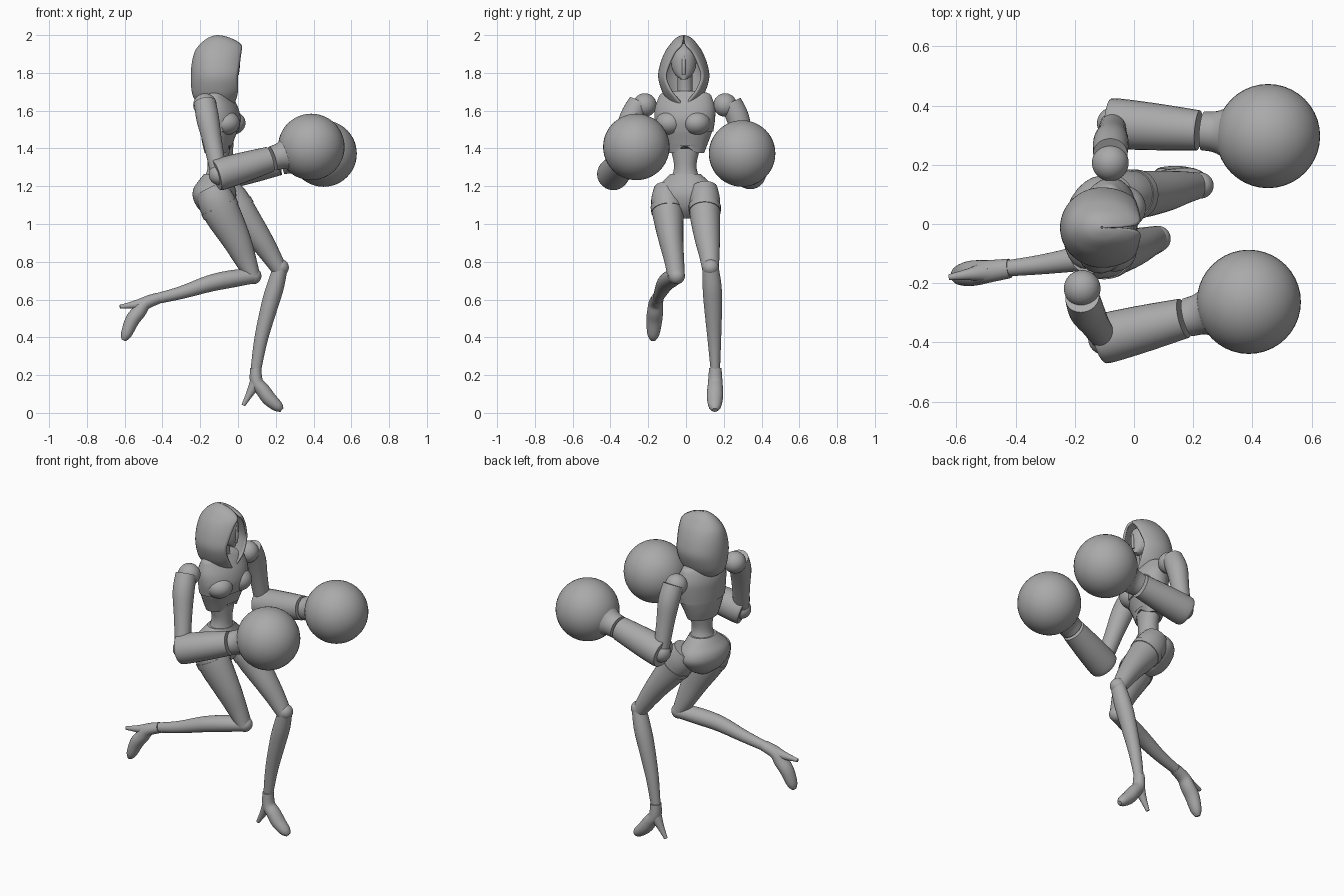
import bpy, bmesh
from math import sin, cos, pi, radians, asin
from mathutils import Vector, Matrix

if "Cube" in bpy.data.objects:
    bpy.data.objects.remove(bpy.data.objects["Cube"])

grey = bpy.data.materials.new("plain_grey")
grey.use_nodes = True
grey.diffuse_color = (0.4, 0.4, 0.4, 1)
grey.node_tree.nodes["Principled BSDF"].inputs["Base Color"].default_value = (0.4, 0.4, 0.4, 1)

PIVOT = Vector((-0.1, -0.005, 0))
TWIST = Matrix.Translation(PIVOT) @ Matrix.Rotation(radians(-12), 4, 'Z')
made = []


def finish(name, bm, matrix=None):
    bmesh.ops.recalc_face_normals(bm, faces=bm.faces)
    if matrix:
        bm.transform(matrix)
    mesh = bpy.data.meshes.new(name)
    bm.to_mesh(mesh)
    bm.free()
    mesh.materials.append(grey)
    obj = bpy.data.objects.new(name, mesh)
    bpy.context.collection.objects.link(obj)
    made.append(obj)
    return obj


def refine(rows, steps):
    """Catmull-Rom through rows of numbers."""
    out = []
    for i in range(len(rows) - 1):
        p0, p1, p2, p3 = (rows[min(max(i + k, 0), len(rows) - 1)] for k in (-1, 0, 1, 2))
        for s in range(steps):
            t = s / steps
            out.append([0.5 * (2 * b + (c - a) * t + (2 * a - 5 * b + 4 * c - d) * t * t
                               + (3 * b - a - 3 * c + d) * t ** 3)
                        for a, b, c, d in zip(p0, p1, p2, p3)])
    return out + [list(rows[-1])]


def bridge(bm, rings, closed=True):
    for r, s in zip(rings, rings[1:]):
        n = len(r)
        for i in range(n if closed else n - 1):
            j = (i + 1) % n
            bm.faces.new((r[i], r[j], s[j], s[i]))


def loft(name, rows, level=False, steps=4, sides=28, matrix=None):
    """Rows are x, y, z, radius across y, radius along the other axis."""
    rows = refine(rows, steps)
    centres = [Vector(r[:3]) for r in rows]
    bm = bmesh.new()
    rings = []
    for i, (c, r) in enumerate(zip(centres, rows)):
        t = centres[min(i + 1, len(rows) - 1)] - centres[max(i - 1, 0)]
        t = Vector((0, 0, 1)) if level else t.normalized()
        u = Vector((0, 1, 0))
        u = (u - t * u.dot(t)).normalized()
        v = t.cross(u)
        rings.append([bm.verts.new(c + u * r[3] * cos(2 * pi * k / sides)
                                   + v * r[4] * sin(2 * pi * k / sides)) for k in range(sides)])
    bridge(bm, rings)
    bm.faces.new(rings[0])
    bm.faces.new(rings[-1])
    return finish(name, bm, matrix)


def ball(name, centre, size, matrix=None):
    bm = bmesh.new()
    bmesh.ops.create_uvsphere(bm, u_segments=40, v_segments=24, radius=1)
    bm.transform(Matrix.Translation(centre) @ Matrix.Diagonal((*size, 1)))
    return finish(name, bm, matrix)


def limb(name, points, radii, flat=1.0):
    return loft(name, [(*p, r, r * flat) for p, r in zip(points, radii)])


# Torso, in its own twisted frame
loft("neck", [(0, 0, 1.6, .05, .05), (0, 0, 1.7, .04, .04), (.01, 0, 1.82, .04, .045)], True, matrix=TWIST)
ribs = loft("rib_cage", [(-.01, 0, 1.375, .1, .065), (-.008, 0, 1.43, .122, .08),
                         (.0, 0, 1.5, .148, .096), (.005, 0, 1.56, .15, .1)], True, matrix=TWIST)
for v in ribs.data.vertices:      # notch at the front of the lower edge
    side = abs(v.co.y - PIVOT.y)
    if v.co.z < 1.4 and v.co.x > -.1 and side < .06:
        v.co.z += .045 * (1 - side / .06)
loft("chest_plate", [(.0, 0, 1.49, .152, .1), (.005, 0, 1.55, .162, .107), (0, 0, 1.61, .163, .1),
                     (-.005, 0, 1.66, .148, .08), (-.005, 0, 1.69, .13, .06),
                     (-.005, 0, 1.705, .07, .05)], True, matrix=TWIST)
for side, word in ((1, "left"), (-1, "right")):
    ball(word + "_bust", (.048, side * .072, 1.535), (.078, .075, .065), TWIST)
loft("waist", [(-.015, 0, 1.22, .09, .08), (-.008, 0, 1.27, .066, .06), (-.005, 0, 1.32, .06, .055),
               (-.005, 0, 1.4, .08, .06)], True, matrix=TWIST)
loft("pelvis", [(-.01, 0, 1.03, .035, .035), (-.02, 0, 1.08, .115, .088), (-.025, 0, 1.14, .163, .112),
                (-.025, 0, 1.19, .155, .108), (-.02, 0, 1.23, .118, .086), (-.012, 0, 1.265, .08, .068)],
     True, matrix=TWIST)

# Face inside the hood
loft("face", [(-.03, -.012, 1.765, .014, .02), (-.055, -.012, 1.79, .045, .05), (-.07, -.012, 1.83, .064, .07),
              (-.075, -.012, 1.88, .066, .075), (-.08, -.012, 1.92, .055, .065),
              (-.085, -.012, 1.955, .02, .02)], True)
loft("mask_ridge", [(-.004, -.012, 1.79, .008, .008), (.001, -.012, 1.84, .01, .009),
                    (-.008, -.012, 1.89, .008, .008)], True)

# Hood: open arcs stacked upward; z, back depth, front depth, half width, half opening
hood_rows = refine([(1.635, .09, .09, .07, .012), (1.665, .125, .11, .095, .04), (1.71, .138, .14, .118, .075),
                    (1.78, .142, .16, .136, .1), (1.85, .137, .155, .124, .08), (1.91, .122, .146, .1, .05),
                    (1.95, .095, .128, .073, .014), (1.98, .06, .08, .047, .002),
                    (1.995, .028, .035, .022, .001), (2.0, .004, .004, .004, .0002)], 4)
bm = bmesh.new()
arcs = []
for z, back, front, half, gap in hood_rows:
    start = asin(min(.95, gap / half))
    arc = []
    for k in range(41):
        a = start + (2 * pi - 2 * start) * k / 40
        depth = front if cos(a) > 0 else back
        arc.append(bm.verts.new((-.108 + depth * cos(a), -.012 + half * sin(a), z)))
    arcs.append(arc)
bridge(bm, arcs, closed=False)
hood = finish("hood", bm)
shell = hood.modifiers.new("thickness", 'SOLIDIFY')
shell.thickness = .012
shell.offset = -1

# Arms ending in big round gloves
arms = {"right": ((-.175, -.218, 1.63), (-.1, -.387, 1.262), (.388, -.263, 1.408)),
        "left": ((-.08, .207, 1.63), (-.07, .34, 1.268), (.453, .297, 1.373))}
for word, ends in arms.items():
    shoulder, elbow, glove = map(Vector, ends)
    out = Vector((0, -.03 if word == "right" else .03, 0))
    ball(word + "_shoulder_joint", shoulder, (.062,) * 3)
    top = shoulder + out
    limb(word + "_upper_arm", [top + Vector((0, 0, .012)), top.lerp(elbow, .2) + out * .6,
                               top.lerp(elbow, .55) + out * .4, elbow], (.058, .06, .05, .043))
    ball(word + "_elbow_joint", elbow, (.055,) * 3)
    reach = [elbow.lerp(glove, f) for f in (-.03, 0, .25, .55, .58, .66, .73, .8)]
    limb(word + "_forearm", reach[:4], (.074, .085, .08, .068))
    limb(word + "_cuff", reach[4:] + [glove], (.066, .07, .088, .115, .13))
    ball(word + "_glove", glove, (.176,) * 3)

# Legs: each row is x, y, z, half width, half depth
legs = {
    "right": dict(
        thigh=[(-.15, -.098, 1.19, .07, .075), (-.12, -.1, 1.13, .084, .096), (-.08, -.095, 1.05, .082, .096),
               (-.01, -.08, .92, .066, .077), (.04, -.063, .81, .053, .058), (.078, -.052, .725, .046, .04)],
        shin=[(.08, -.05, .725, .045, .04), (-.03, -.08, .71, .05, .046), (-.15, -.11, .685, .045, .044),
              (-.3, -.135, .637, .034, .034), (-.43, -.15, .605, .027, .028)],
        shoe=[(-.42, -.15, .608), (-.49, -.16, .58), (-.56, -.168, .49), (-.605, -.175, .385)],
        heel=(-.625, -.18, .562)),
    "left": dict(
        thigh=[(-.07, .095, 1.19, .07, .075), (-.035, .1, 1.13, .08, .09), (.02, .1, 1.05, .08, .085),
               (.11, .112, .93, .068, .066), (.17, .123, .84, .055, .053), (.222, .13, .755, .043, .04)],
        shin=[(.225, .13, .77, .043, .038), (.198, .138, .67, .05, .046), (.168, .143, .57, .048, .045),
              (.122, .15, .39, .036, .036), (.095, .155, .23, .025, .028)],
        shoe=[(.094, .155, .238), (.098, .155, .165), (.165, .153, .075), (.232, .152, .015)],
        heel=(.028, .152, .04))}
for word, leg in legs.items():
    loft(word + "_thigh", leg["thigh"])
    loft(word + "_shin", leg["shin"])
    knee = Vector(leg["shin"][0][:3])
    ball(word + "_knee_cap", knee, (.044, .044, .044))
    # raised hem where the upper leg plate ends
    hem = refine(leg["thigh"], 6)[9:12]
    loft(word + "_leg_hem", [(x, y, z, a + .004, b + .004) for x, y, z, a, b in hem], steps=2)
    shoe = [Vector(p) for p in leg["shoe"]]
    limb(word + "_shoe", [shoe[0], shoe[1], shoe[1].lerp(shoe[2], .5), shoe[2], shoe[2].lerp(shoe[3], .7), shoe[3]],
         (.033, .038, .042, .042, .032, .014), .9)
    heel = Vector(leg["heel"])
    limb(word + "_heel", [shoe[1], shoe[1].lerp(heel, .5), heel], (.036, .02, .01))

# Smooth shading with crisp plate edges
bpy.ops.object.select_all(action='DESELECT')
for obj in made:
    obj.select_set(True)
bpy.context.view_layer.objects.active = made[0]
bpy.ops.object.shade_smooth_by_angle(angle=radians(40))
